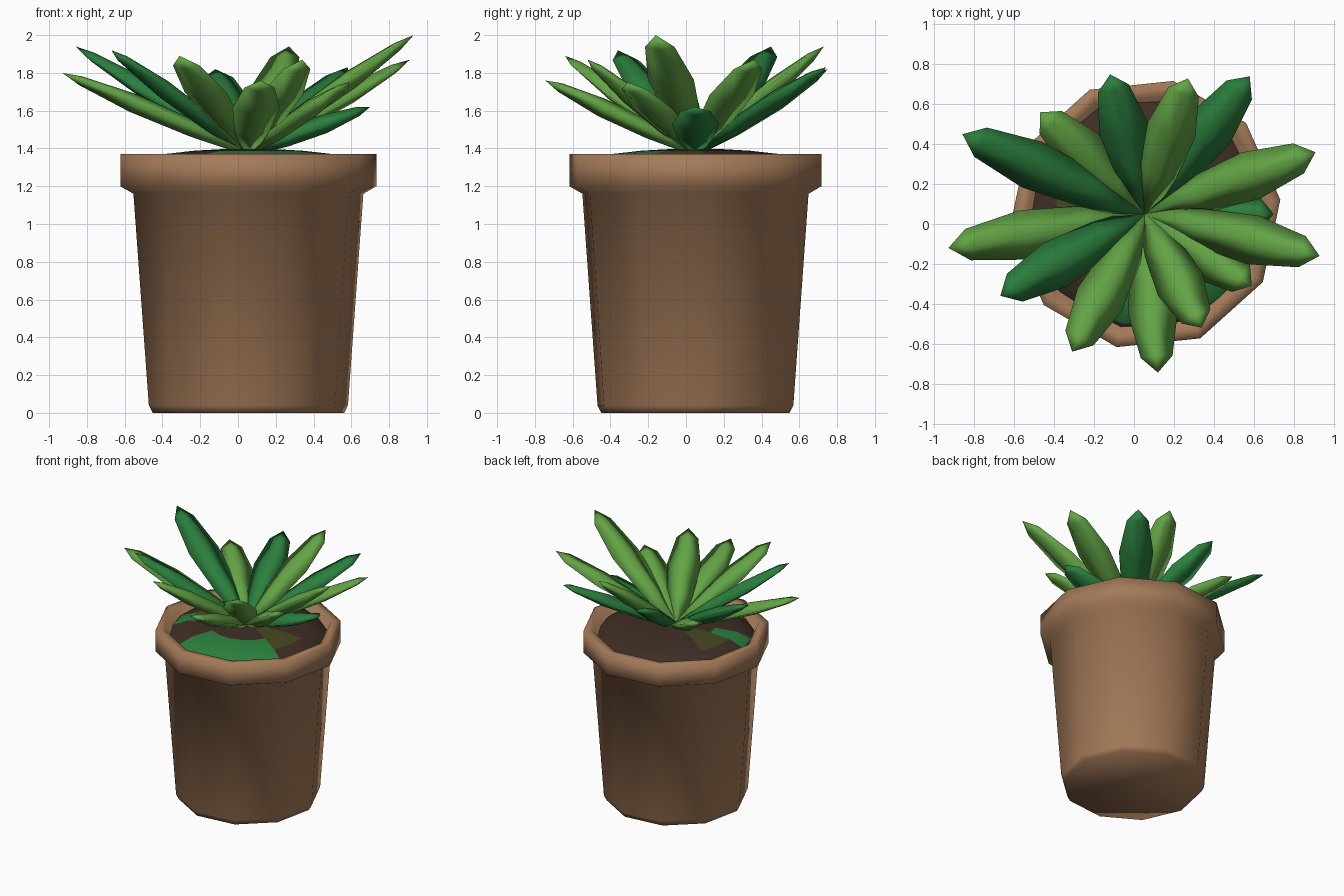
import bpy, bmesh, math
from mathutils import Vector

if "Cube" in bpy.data.objects:
    bpy.data.objects.remove(bpy.data.objects["Cube"], do_unlink=True)

CENTRE = Vector((0.055, 0.05, 0))


def material(name, rgb):
    m = bpy.data.materials.new(name)
    m.use_nodes = True
    m.diffuse_color = (*rgb, 1)
    m.node_tree.nodes["Principled BSDF"].inputs["Base Color"].default_value = (*rgb, 1)
    return m


CLAY = material("terracotta", (0.37, 0.195, 0.10))
SOIL = material("soil brown", (0.048, 0.027, 0.018))
LIGHT = material("light green", (0.125, 0.37, 0.06))
DARK = material("dark green", (0.024, 0.21, 0.047))
OLIVE = material("olive", (0.06, 0.062, 0.015))


def finish(bm, name, mats, angle):
    bmesh.ops.recalc_face_normals(bm, faces=bm.faces)
    mesh = bpy.data.meshes.new(name)
    bm.to_mesh(mesh)
    bm.free()
    for m in mats:
        mesh.materials.append(m)
    obj = bpy.data.objects.new(name, mesh)
    bpy.context.collection.objects.link(obj)
    bpy.ops.object.select_all(action='DESELECT')
    obj.select_set(True)
    bpy.context.view_layer.objects.active = obj
    bpy.ops.object.shade_smooth_by_angle(angle=math.radians(angle))
    return obj


def skin(bm, rings):
    for a, b in zip(rings, rings[1:]):
        n = len(a)
        for i in range(n):
            j = (i + 1) % n
            bm.faces.new((a[i], a[j], b[j], b[i]))


def lathe(name, profile, mats, angle, sides):
    """Revolve a radius/height profile and cap both ends."""
    bm = bmesh.new()
    rings = []
    for r, z in profile:
        angles = [math.radians(6) + math.tau * i / sides for i in range(sides)]
        rings.append([bm.verts.new(CENTRE + Vector((r * math.cos(a), r * math.sin(a), z)))
                      for a in angles])
    skin(bm, rings)
    bm.faces.new(rings[0])
    bm.faces.new(rings[-1])
    return finish(bm, name, mats, angle)


# Pot with a heavy rim whose top falls inward to the soil
lathe("pot", [(0.51, 0), (0.53, 0.04), (0.612, 1.16), (0.682, 1.2), (0.682, 1.37),
              (0.61, 1.365), (0.56, 1.27)], [CLAY], 100, 10)

# Slightly domed soil, with fallen leaf patches chosen by direction and radius
soil = lathe("soil", [(0.59, 1.29), (0.56, 1.325), (0.45, 1.37), (0.29, 1.388), (0.13, 1.397)],
             [SOIL, DARK, OLIVE], 60, 20)
for face in soil.data.polygons:
    offset = face.center - CENTRE
    radius = math.hypot(offset.x, offset.y)
    heading = math.degrees(math.atan2(offset.y, offset.x)) % 360
    if 0.25 < radius < 0.53 and (180 < heading < 208 or 235 < heading < 330):
        face.material_index = 1
    elif 0.15 < radius < 0.4 and (145 < heading < 180 or heading > 330):
        face.material_index = 2

# Long leaf stations: position along leaf, half width, half thickness
STATIONS = [(0, 0.035, 0.02), (0.3, 0.095, 0.045), (0.62, 0.125, 0.05), (0.9, 0.08, 0.025)]


def leaf(name, tip, mat):
    """Soft pointed leaf with a diamond cross-section."""
    tip = Vector(tip)
    base = CENTRE + Vector((0, 0, 1.38))
    along = tip - base
    side = along.cross(Vector((0, 0, 1))).normalized()
    up = side.cross(along).normalized()
    bm = bmesh.new()
    rings = []
    for t, w, h in STATIONS:
        c = base + along * t
        rings.append([bm.verts.new(c + o) for o in (side * w, up * h, side * -w, up * -h)])
    skin(bm, rings)
    bm.faces.new(rings[0])
    end = bm.verts.new(tip)
    last = rings[-1]
    for i in range(4):
        bm.faces.new((last[i], last[(i + 1) % 4], end))
    finish(bm, name, [mat], 180)


LIGHT_TIPS = [(-0.93, -0.12, 1.80), (-0.47, 0.56, 1.73), (0.27, 0.73, 1.94),
              (0.91, 0.36, 1.87), (0.93, -0.16, 2.0), (0.59, -0.31, 1.75),
              (0.34, -0.52, 1.87), (0.12, -0.745, 1.76), (-0.31, -0.64, 1.89)]
DARK_TIPS = [(-0.86, 0.45, 1.94), (-0.67, -0.36, 1.92), (-0.12, 0.75, 1.82),
             (0.58, 0.74, 1.83), (0.70, 0.05, 1.62)]
for i, p in enumerate(LIGHT_TIPS):
    leaf(f"light_leaf_{i + 1}", p, LIGHT)
for i, p in enumerate(DARK_TIPS):
    leaf(f"dark_leaf_{i + 1}", p, DARK)
